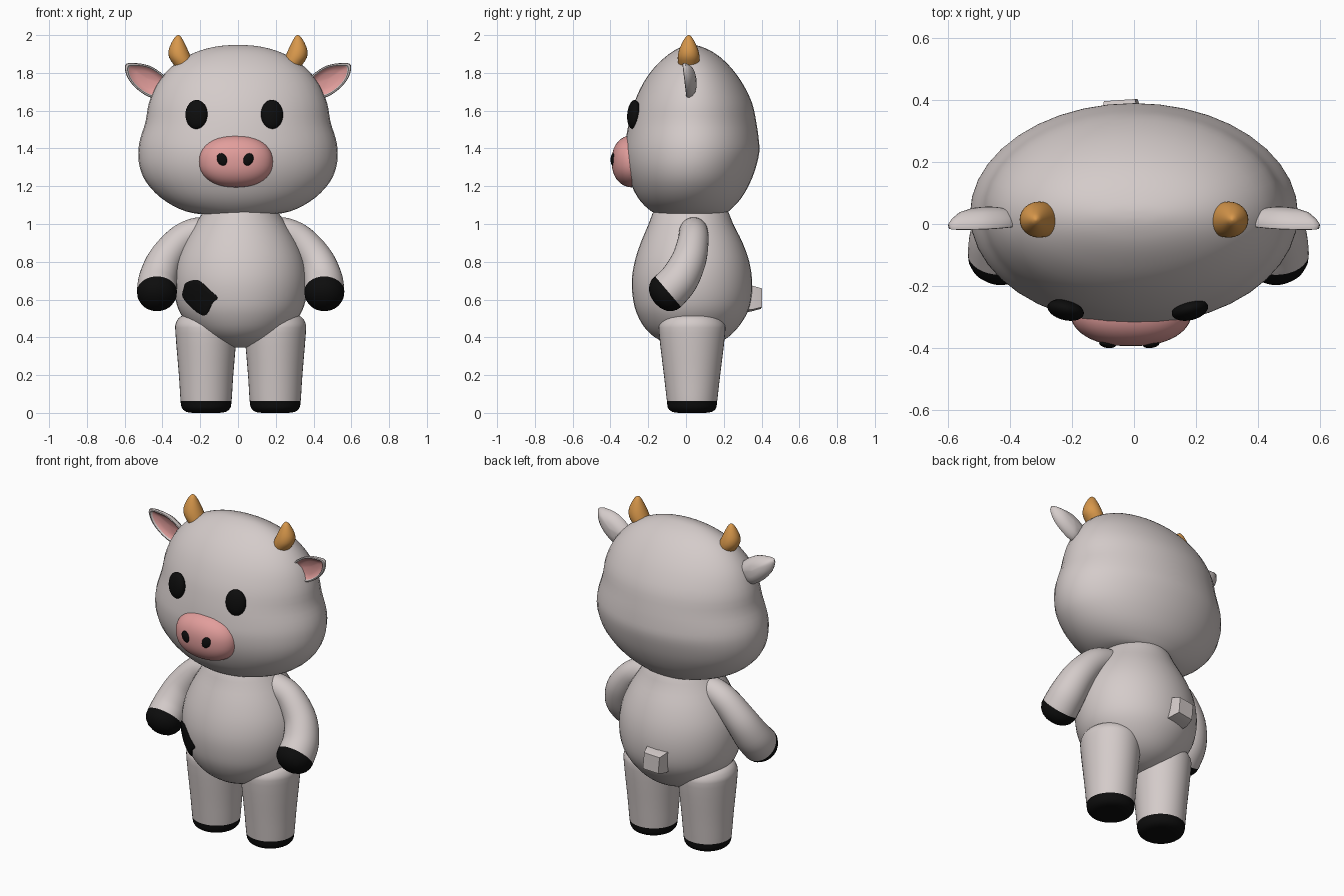
import bpy, bmesh
from math import cos, sin, pi, radians, copysign
from mathutils import Vector, Matrix, Euler
from mathutils.bvhtree import BVHTree

cube = bpy.data.objects.get("Cube")
if cube:
    bpy.data.objects.remove(cube, do_unlink=True)


def material(name, r, g, b):
    m = bpy.data.materials.new(name)
    m.use_nodes = True
    m.diffuse_color = (r, g, b, 1)
    m.node_tree.nodes["Principled BSDF"].inputs["Base Color"].default_value = (r, g, b, 1)
    return m


white = material("soft white", 0.66, 0.60, 0.59)
black = material("black", 0.004, 0.004, 0.004)
pink = material("pink", 0.76, 0.34, 0.33)
gold = material("horn gold", 0.68, 0.31, 0.07)


def finish(name, bm, mats, angle=50):
    bmesh.ops.recalc_face_normals(bm, faces=bm.faces)
    mesh = bpy.data.meshes.new(name)
    bm.to_mesh(mesh)
    bm.free()
    for m in mats:
        mesh.materials.append(m)
    ob = bpy.data.objects.new(name, mesh)
    bpy.context.collection.objects.link(ob)
    bpy.ops.object.select_all(action="DESELECT")
    ob.select_set(True)
    bpy.context.view_layer.objects.active = ob
    bpy.ops.object.shade_smooth_by_angle(angle=radians(angle))
    return ob


def spline(rows, n=3, closed=False):
    """Smooth curve through rows of numbers, n steps per span."""
    rows = [Vector(r) for r in rows]
    k = len(rows)
    pick = (lambda i: rows[i % k]) if closed else (lambda i: rows[max(0, min(k - 1, i))])
    out = []
    for i in range(k if closed else k - 1):
        a, b, c, d = (pick(i + j) for j in (-1, 0, 1, 2))
        for s in range(n):
            t = s / n
            out.append(0.5 * (2 * b + (c - a) * t + (2 * a - 5 * b + 4 * c - d) * t * t
                              + (3 * b - a - 3 * c + d) * t ** 3))
    return out if closed else out + [rows[-1]]


def ellipse(centre, u, v, n=40, power=1.0):
    """Ring of points; a power below 1 makes it squarer."""
    pts = []
    for i in range(n):
        c, s = cos(2 * pi * i / n), sin(2 * pi * i / n)
        pts.append(Vector(centre) + Vector(u) * copysign(abs(c) ** power, c)
                   + Vector(v) * copysign(abs(s) ** power, s))
    return pts


def loft(name, rings, mats, paint=lambda i: 0, angle=50):
    """Skin over rings; paint(i) gives the material of band i."""
    bm = bmesh.new()
    vs = [[bm.verts.new(p) for p in ring] for ring in rings]
    n = len(vs[0])
    for i in range(len(vs) - 1):
        for j in range(n):
            k = (j + 1) % n
            f = bm.faces.new((vs[i][j], vs[i][k], vs[i + 1][k], vs[i + 1][j]))
            f.material_index = paint(i)
    bm.faces.new(vs[0]).material_index = paint(0)
    bm.faces.new(vs[-1]).material_index = paint(len(vs) - 2)
    return finish(name, bm, mats, angle)


def upright(rows, cx=0):
    """Horizontal rings from rows of height, half width, front y, back y."""
    return [ellipse((cx, (f + b) / 2, z), (w, 0, 0), (0, (b - f) / 2, 0))
            for z, w, f, b in spline(rows)]


def blob(name, loc, size, rot, mat):
    bm = bmesh.new()
    mx = Matrix.LocRotScale(Vector(loc), Euler([radians(a) for a in rot]), Vector(size))
    bmesh.ops.create_uvsphere(bm, u_segments=28, v_segments=16, radius=1, matrix=mx)
    return finish(name, bm, [mat])


# Head with full cheeks
loft("head", upright([
    (1.05, .02, .01, .05), (1.052, .2, -.14, .19), (1.08, .31, -.2, .24),
    (1.14, .41, -.255, .295), (1.22, .485, -.295, .34), (1.3, .52, -.318, .37),
    (1.38, .528, -.325, .388), (1.45, .518, -.318, .385), (1.54, .49, -.302, .372),
    (1.64, .472, -.275, .35), (1.74, .43, -.23, .302), (1.82, .365, -.175, .245),
    (1.88, .285, -.115, .185), (1.92, .195, -.06, .125), (1.942, .1, -.01, .07),
    (1.948, .015, .02, .04)]), [white])

# Pear-shaped body, slightly off the head's centre
MID = 0.014
body = loft("body", upright([
    (.345, .015, .02, .06), (.352, .08, -.05, .12), (.385, .17, -.14, .2),
    (.44, .25, -.21, .265), (.52, .315, -.258, .32), (.6, .345, -.28, .345),
    (.7, .354, -.287, .35), (.8, .34, -.272, .335), (.9, .3, -.24, .3),
    (1.0, .24, -.198, .25), (1.08, .185, -.165, .215), (1.15, .12, -.1, .15)], MID), [white])

for side, s in (("left", 1), ("right", -1)):
    # Leg with a dark hoof at the bottom
    rows = spline([(0, .07, .07), (.006, .105, .105), (.025, .127, .127), (.062, .135, .133),
                   (.2, .144, .149), (.42, .162, .175), (.475, .16, .17), (.51, .135, .14),
                   (.53, .08, .085), (.536, .01, .01)])
    loft(side + "_leg",
         [ellipse((MID + s * .183, .032, z), (rx, 0, 0), (0, ry, 0)) for z, rx, ry in rows],
         [white, black], lambda i: 1 if i < 9 else 0)

    # Arm curving forward, with a dark rounded hoof
    path = spline([(.17, .04, .965, .07), (.24, .04, .955, .077), (.32, .038, .91, .082),
                   (.4, .015, .81, .092), (.437, -.035, .71, .102), (.443, -.095, .642, .106)], 5)
    ahead = Vector((0, -.76, -.65))
    tip = path[-1].xyz
    count = len(path) - 1
    path += [Vector((*(tip + ahead * d), r)) for d, r in
             ((.025, .104), (.05, .093), (.072, .072), (.086, .043), (.092, .01))]
    rings = []
    for i, p in enumerate(path):
        a, b = path[max(i - 1, 0)].xyz, path[min(i + 1, len(path) - 1)].xyz
        t = ahead if i >= count else (b - a).normalized()
        u = t.cross(Vector((0, 1, -.6))).normalized()
        v = t.cross(u)
        rings.append([Vector((MID + s * q.x, q.y, q.z))
                      for q in ellipse(p.xyz, u * p.w, v * p.w, 32)])
    loft(side + "_arm", rings, [white, black], lambda i: 1 if i >= count else 0)

    # Horn leaning outward
    rows = spline([(1.8, .27, .042), (1.84, .285, .053), (1.88, .306, .058), (1.92, .316, .051),
                   (1.96, .318, .034), (1.99, .317, .016), (2.0, .316, .003)])
    loft(side + "_horn",
         [ellipse((s * x, .014, z), (r, 0, 0), (0, r, 0), 24) for z, x, r in rows], [gold])

    # Leaf-shaped ear: domed back, raised rim, sunken pink inside
    outline = spline([(.36, 1.735), (.395, 1.79), (.47, 1.838), (.55, 1.852), (.597, 1.842),
                      (.585, 1.775), (.53, 1.71), (.455, 1.668), (.395, 1.69)], 4, True)
    hub = Vector((.48, 1.77))
    rings = []
    for k, y in ((.02, .055), (.4, .051), (.7, .041), (.9, .022), (1, .005),
                 (.97, -.008), (.88, -.01), (.82, 0), (.5, .012), (.02, .016)):
        ring = [hub + (p - hub) * k for p in outline]
        rings.append([Vector((s * p.x, y + (1.77 - p.y) * .12, p.y)) for p in ring])
    loft(side + "_ear", rings, [white, pink], lambda i: 1 if i >= 7 else 0)

    # Eye and nostril
    blob(side + "_eye", (-.02 + s * .2, -.277, 1.58), (.06, .032, .077), (-5, 0, s * 14), black)
    blob(side + "_nostril", (-.015 + s * .07, -.386, 1.342), (.026, .013, .034),
         (0, s * 25, s * 8), black)

# Muzzle
rings = []
for i in range(15):
    t = min(i / 14 * pi / 2, 1.55)
    k = cos(t) ** .85
    rings.append(ellipse((-.01, -.285 - .108 * sin(t), 1.332), (.196 * k, 0, 0),
                         (0, 0, .138 * k), 40, .9))
loft("muzzle", rings, [pink])

# Belly patch: thin plate laid on the body
bm = bmesh.new()
bm.from_mesh(body.data)
tree = BVHTree.FromBMesh(bm)
bm.free()
outline = spline([(-.27, .69), (-.21, .702), (-.15, .65), (-.108, .61), (-.135, .58),
                  (-.165, .522), (-.2, .525), (-.25, .565), (-.29, .615), (-.285, .655)], 3, True)
hub = Vector((-.2, .615))
rings = []
for k, lift in ((1, -.004), (1, .005), (.93, .008), (.75, .008), (.5, .008), (.25, .008), (.03, .008)):
    ring = []
    for p in outline:
        q = hub + (p - hub) * k
        hit, normal = tree.ray_cast(Vector((q.x, -2, q.y)), Vector((0, 1, 0)))[:2]
        ring.append(hit + normal * lift)
    rings.append(ring)
loft("belly_patch", rings, [black])

# Stubby square tail, tapering outward
turn = Matrix.Translation((-.015, 0, .605)) @ Euler((0, radians(-5), radians(4))).to_matrix().to_4x4()
rings = [[turn @ Vector((x * w, y, z * w)) for x, z in ((-1, -1), (1, -1), (1, 1), (-1, 1))]
         for y, w in ((.3, .066), (.345, .064), (.4, .05))]
loft("tail", rings, [white], angle=30)
